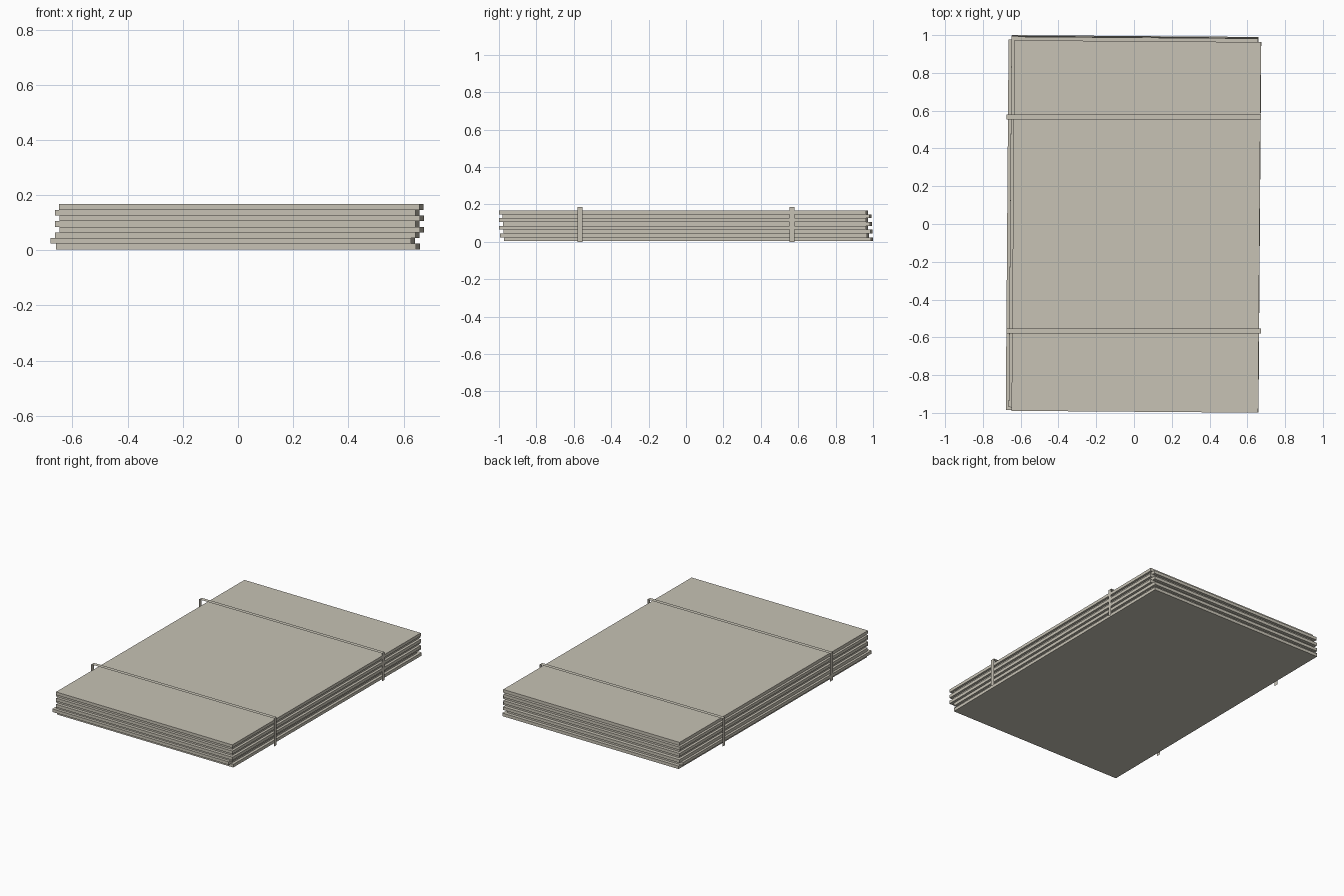
import bpy
import bmesh
from mathutils import Matrix

if "Cube" in bpy.data.objects:
    bpy.data.objects.remove(bpy.data.objects["Cube"])

board = bpy.data.materials.new("pale_grey_beige")
board.diffuse_color = (0.57, 0.54, 0.46, 1)
board.use_nodes = True
board.node_tree.nodes["Principled BSDF"].inputs["Base Color"].default_value = board.diffuse_color

WIDTH, LENGTH, THICK, BASE = 1.306, 1.962, 0.0205, 0.003
TWIST = -0.0075


def finish(name, bm):
    mesh = bpy.data.meshes.new(name)
    bm.to_mesh(mesh)
    bm.free()
    mesh.materials.append(board)
    obj = bpy.data.objects.new(name, mesh)
    bpy.context.collection.objects.link(obj)
    return obj


# Stacked sheets, each slid slightly out of line
offsets = [(0.0, 0.014), (-0.0185, -0.008), (-0.003, 0.011), (0.0135, -0.013),
           (-0.003, 0.008), (0.0135, -0.013), (-0.003, 0.006), (0.012, -0.013)]
for i, (x, y) in enumerate(offsets):
    bm = bmesh.new()
    bmesh.ops.create_cube(bm, size=1)
    bm.transform(Matrix.Translation((x, y, BASE + (i + 0.5) * THICK))
                 @ Matrix.Rotation(TWIST, 4, 'Z')
                 @ Matrix.Diagonal((WIDTH, LENGTH, THICK, 1)))
    finish(f"sheet_{i + 1}", bm)

# Thin bands: open U profile passing over the stack
profile = [(0.672, 0.0), (0.672, 0.187), (-0.675, 0.187), (-0.675, 0.0)]
for name, y in (("front_strap", -0.567), ("back_strap", 0.567)):
    bm = bmesh.new()
    front = [bm.verts.new((x, y - 0.0135, z)) for x, z in profile]
    back = [bm.verts.new((x, y + 0.0135, z)) for x, z in profile]
    for k in range(3):
        bm.faces.new((front[k], back[k], back[k + 1], front[k + 1]))
    bm.normal_update()
    finish(name, bm)
